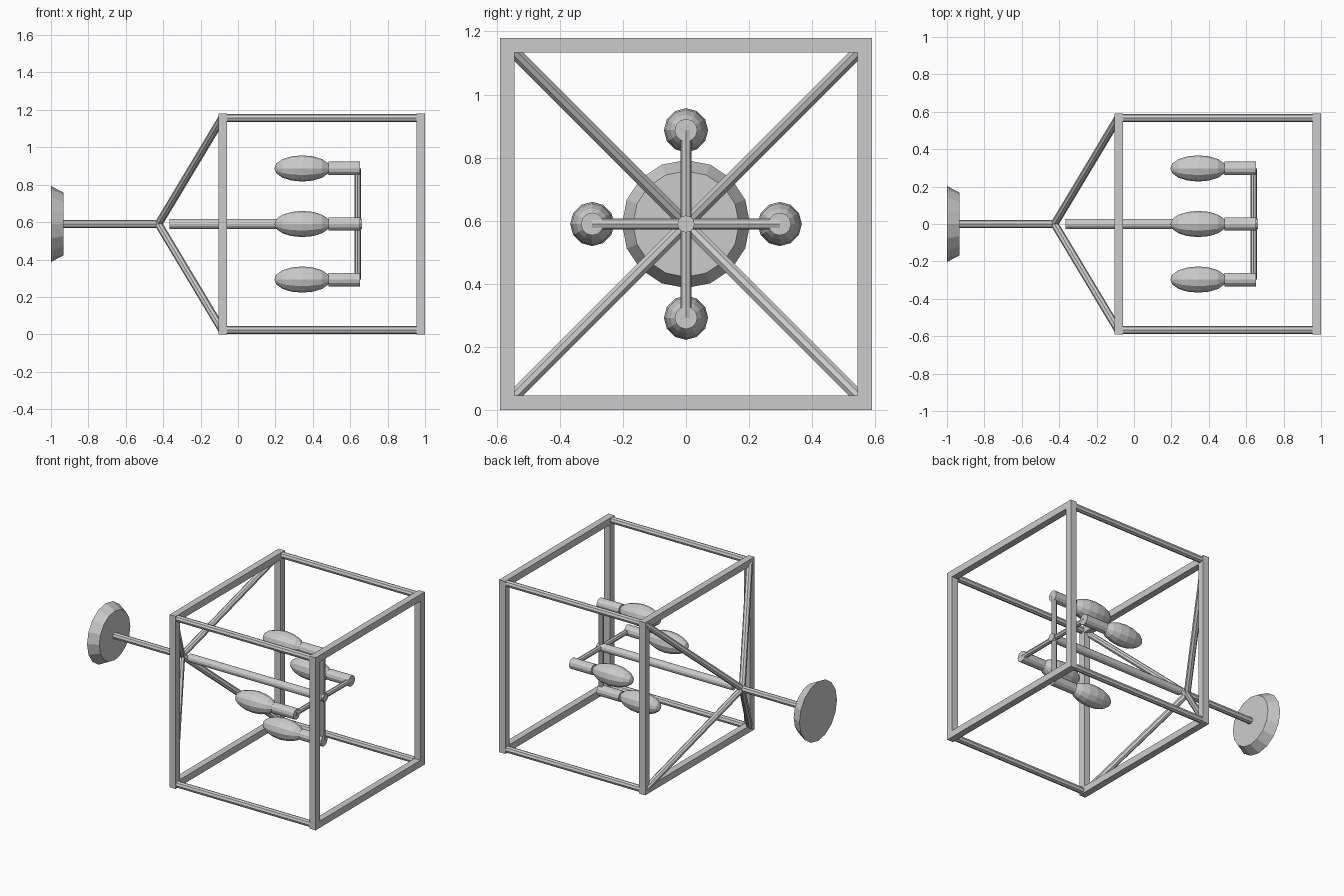
import bpy, math
from mathutils import Vector, Matrix

if "Cube" in bpy.data.objects:
    bpy.data.objects.remove(bpy.data.objects["Cube"])

ZC = 0.59          # height of the lamp's central axis
HALF = 0.59        # half width of the cage
BAR = 0.046        # square bar thickness

metal = bpy.data.materials.new("light_grey_metal")
metal.diffuse_color = (0.6, 0.6, 0.6, 1)
metal.use_nodes = True
metal.node_tree.nodes["Principled BSDF"].inputs["Base Color"].default_value = metal.diffuse_color


def finish(name):
    ob = bpy.context.object
    ob.name = name
    ob.data.materials.append(metal)
    return ob


def rod(name, a, b, r, sides=8, r2=None):
    """Cylinder or cone between two points (y, z relative to the axis)."""
    a, b = Vector(a), Vector(b)
    d = b - a
    bpy.ops.mesh.primitive_cone_add(vertices=sides, radius1=r,
                                    radius2=r if r2 is None else r2, depth=d.length)
    ob = finish(name)
    ob.data.transform(d.to_track_quat('Z', 'Y').to_matrix().to_4x4())
    ob.location = (a + b) / 2 + Vector((0, 0, ZC))
    return ob


def box(name, centre, size):
    bpy.ops.mesh.primitive_cube_add(size=1)
    ob = finish(name)
    ob.data.transform(Matrix.Diagonal((*size, 1)))
    ob.location = Vector(centre) + Vector((0, 0, ZC))


# Ceiling plate and stem
rod("mount_plate", (-1, 0, 0), (-0.932, 0, 0), 0.203, 16, 0.168)
rod("mount_stem", (-0.94, 0, 0), (-0.415, 0, 0), 0.022)

# Square end frames
e = HALF - BAR / 2
for label, x in (("rear", -0.082), ("front", 0.977)):
    for s in (-1, 1):
        box(label + "_frame_rail", (x, 0, s * e), (BAR, 2 * HALF, BAR))
        box(label + "_frame_post", (x, s * e, 0), (BAR, BAR, 2 * HALF - 2 * BAR))

# Long cage rods and diagonal struts
for sy in (-1, 1):
    for sz in (-1, 1):
        rod("cage_rod", (-0.08, sy * e, sz * e), (0.975, sy * e, sz * e), 0.022)
        rod("diagonal_strut", (-0.425, 0, 0), (-0.085, sy * e, sz * e), 0.021)

# Centre rod and crossed arms
rod("centre_rod", (-0.365, 0, 0), (0.662, 0, 0), 0.027, 12)
R = 0.297
rod("cross_arm", (0.64, -R, 0), (0.64, R, 0), 0.017)
rod("cross_arm", (0.64, 0, -R), (0.64, 0, R), 0.017)

# Four sockets with candle bulbs
for y, z in ((R, 0), (-R, 0), (0, R), (0, -R)):
    rod("bulb_socket", (0.485, y, z), (0.652, y, z), 0.036, 12)
    bpy.ops.mesh.primitive_uv_sphere_add(segments=12, ring_count=8, radius=1)
    bulb = finish("bulb")
    bulb.data.transform(Matrix.Rotation(math.pi / 2, 4, 'Y'))
    bulb.data.transform(Matrix.Diagonal((0.15, 0.07, 0.07, 1)))
    bulb.location = (0.344, y, z + ZC)
